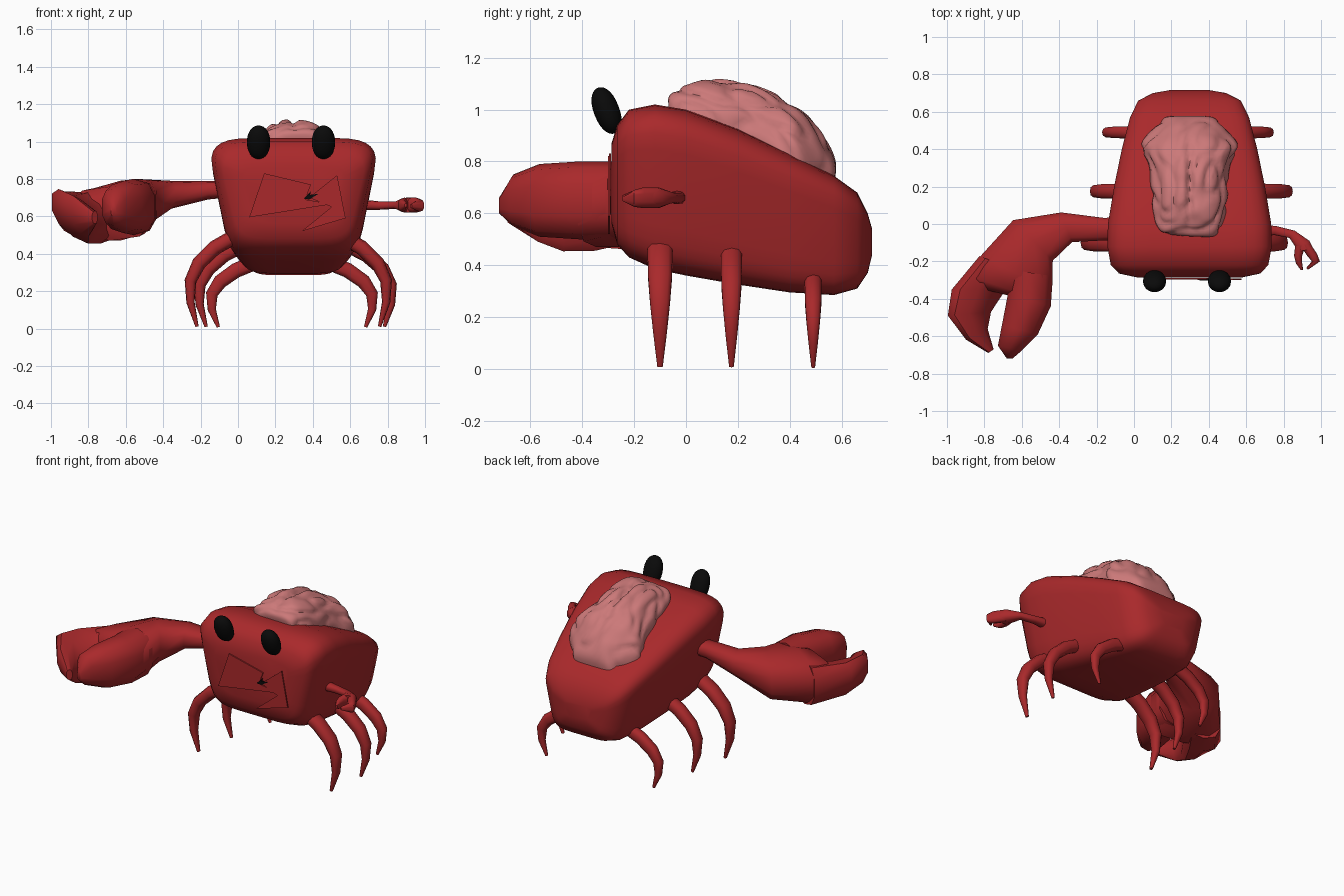
import bpy, bmesh, math
from mathutils import Vector, Matrix, noise

if "Cube" in bpy.data.objects:
    bpy.data.objects.remove(bpy.data.objects["Cube"], do_unlink=True)

MID = 0.297  # x of the body centre line


def material(name, color):
    m = bpy.data.materials.new(name)
    m.use_nodes = True
    m.diffuse_color = (*color, 1)
    m.node_tree.nodes["Principled BSDF"].inputs["Base Color"].default_value = (*color, 1)
    return m


RED = material("shell red", (0.4, 0.022, 0.024))
PINK = material("brain pink", (0.6, 0.19, 0.19))
BLACK = material("eye black", (0.003, 0.003, 0.003))


def finish(name, bm, mat, angle=40):
    bmesh.ops.recalc_face_normals(bm, faces=bm.faces)
    me = bpy.data.meshes.new(name)
    bm.to_mesh(me)
    bm.free()
    me.materials.append(mat)
    ob = bpy.data.objects.new(name, me)
    bpy.context.collection.objects.link(ob)
    bpy.ops.object.select_all(action="DESELECT")
    ob.select_set(True)
    bpy.context.view_layer.objects.active = ob
    if angle:
        bpy.ops.object.shade_smooth_by_angle(angle=math.radians(angle))
    return ob


def spow(v, p):
    return math.copysign(abs(v) ** p, v)


def loft(sections, n=8, power=1.0):
    """Skin rings given as (centre, half axis, other half axis)."""
    bm = bmesh.new()
    rings = []
    for c, u, v in sections:
        ring = []
        for i in range(n):
            a = math.tau * (i + 0.5) / n
            ring.append(bm.verts.new(Vector(c) + Vector(u) * spow(math.cos(a), power)
                                     + Vector(v) * spow(math.sin(a), power)))
        rings.append(ring)
    for r, s in zip(rings, rings[1:]):
        for i in range(n):
            j = (i + 1) % n
            bm.faces.new((r[i], r[j], s[j], s[i]))
    bm.faces.new(rings[0])
    bm.faces.new(rings[-1])
    return bm


# Body: boxy sections from front to back, narrowing towards the belly
profile = [  # y, bottom, top, half width
    (-0.287, 0.56, 0.87, 0.28), (-0.265, 0.48, 0.94, 0.385), (-0.22, 0.43, 1.0, 0.43),
    (-0.12, 0.385, 1.02, 0.449), (0, 0.36, 1.0, 0.446), (0.2, 0.325, 0.925, 0.412),
    (0.4, 0.295, 0.83, 0.37), (0.57, 0.285, 0.745, 0.325), (0.66, 0.31, 0.68, 0.28),
    (0.7, 0.37, 0.6, 0.2), (0.717, 0.44, 0.54, 0.1)]
bm = loft([((MID, y, (b + t) / 2), (w, 0, 0), (0, 0, (t - b) / 2))
           for y, b, t, w in profile], 32, 0.34)
for v in bm.verts:
    b, t = min(profile, key=lambda s: abs(s[0] - v.co.y))[1:3]
    h = (v.co.z - b) / (t - b)
    v.co.x = MID + (v.co.x - MID) * (0.755 + 0.245 * min(1, h / 0.85))
finish("body", bm, RED, 45)

# Brain: lumpy dome lying along the sloping back, flared near the rear
bm = bmesh.new()
bmesh.ops.create_icosphere(bm, subdivisions=5, radius=1)
for v in bm.verts:
    p = v.co.copy()
    fold = abs(noise.noise(p * 2.3 + Vector((3, 1, 7))))
    bump = 0.94 + 0.2 * min(fold, 0.4)
    groove = 0.03 * math.exp(-(p.x / 0.08) ** 2)
    flare = 0.203 + 0.06 * math.exp(-((p.y - 0.5) / 0.22) ** 2)
    squared = max(1 - p.y ** 2, 0.01) ** 0.35
    y = 0.255 + 0.32 * p.y * (0.97 + 0.1 * fold)
    z = 0.98 - 0.42 * y + (0.222 + 0.045 * p.y) * spow(p.z, 0.85) * bump
    v.co = (MID + flare * p.x / squared * bump * 1.02, y, z - groove * max(p.z, 0))
finish("brain", bm, PINK, 60)

# Eyes: blunt capsules leaning forward
for side, x in (("right", 0.11), ("left", 0.457)):
    bm = bmesh.new()
    bmesh.ops.create_uvsphere(bm, u_segments=20, v_segments=14, radius=1)
    for v in bm.verts:
        v.co.z = spow(v.co.z, 0.85)
    bm.transform(Matrix.Translation((x, -0.306, 0.996))
                 @ Matrix.Rotation(math.radians(21), 4, "X")
                 @ Matrix.Diagonal((0.062, 0.049, 0.094, 1)))
    finish(side + "_eye", bm, BLACK)


# Legs: curved, tapering to a point
def leg(name, sign, y, top, reach, width):
    curve = [(-0.24, 0.95), (-0.13, 0.83), (-0.045, 0.67), (0, 0.49),
             (0, 0.27), (-0.035, 0.02)]
    pts = [Vector((MID + sign * (reach - 0.035 + dx), y, f * top)) for dx, f in curve]
    sections = []
    for i, p in enumerate(pts):
        d = (pts[min(i + 1, 5)] - pts[max(i - 1, 0)]).normalized()
        k = (1, 1, 0.95, 0.8, 0.55, 0.22)[i]
        side = Vector((d.z, 0, -d.x))
        sections.append((p, (0, width * k, 0), side * 0.04 * k))
    finish(name, loft(sections, 10, 0.8), RED, 50)


for name, sign, y, top, reach, width in (
        ("front_left_leg", 1, -0.1, 0.52, 0.53, 0.05),
        ("middle_left_leg", 1, 0.175, 0.475, 0.556, 0.042),
        ("rear_left_leg", 1, 0.49, 0.375, 0.455, 0.034),
        ("front_right_leg", -1, -0.1, 0.52, 0.586, 0.05),
        ("middle_right_leg", -1, 0.175, 0.475, 0.537, 0.042),
        ("rear_right_leg", -1, 0.49, 0.375, 0.472, 0.034)):
    leg(name, sign, y, top, reach, width)


# Claws: each section spans two plan points and a height range
def span(ax, ay, bx, by, low, high, tilt=0):
    mid = ((ax + bx) / 2, (ay + by) / 2, (low + high) / 2)
    return mid, ((ax - bx) / 2, (ay - by) / 2, tilt), (0, 0, (high - low) / 2)


def claw(name, rows):
    finish(name, loft([span(*r) for r in rows], 10, 0.78), RED, 50)


claw("big_claw_arm", [
    (-0.06, 0.04, -0.06, -0.09, 0.7, 0.79), (-0.16, 0.035, -0.16, -0.09, 0.69, 0.79),
    (-0.39, 0.065, -0.33, -0.1, 0.64, 0.79), (-0.65, 0.025, -0.43, -0.2, 0.53, 0.8, -0.02),
    (-0.83, -0.17, -0.43, -0.36, 0.47, 0.79, -0.02),
    (-0.91, -0.27, -0.45, -0.42, 0.47, 0.76),
    (-0.88, -0.33, -0.52, -0.42, 0.53, 0.7)])
claw("big_claw_outer_finger", [
    (-0.83, -0.17, -0.62, -0.25, 0.46, 0.75), (-0.98, -0.35, -0.68, -0.35, 0.47, 0.72, 0.05),
    (-1.0, -0.49, -0.76, -0.47, 0.49, 0.71, 0.08), (-0.9, -0.62, -0.78, -0.56, 0.51, 0.69, 0.05),
    (-0.78, -0.69, -0.75, -0.67, 0.56, 0.63)])
claw("big_claw_inner_finger", [
    (-0.68, -0.24, -0.43, -0.28, 0.5, 0.8), (-0.68, -0.38, -0.44, -0.44, 0.5, 0.8),
    (-0.71, -0.54, -0.51, -0.59, 0.51, 0.79), (-0.73, -0.65, -0.6, -0.68, 0.55, 0.75),
    (-0.68, -0.72, -0.65, -0.72, 0.6, 0.66)])
claw("small_claw_arm", [
    (0.66, 0, 0.66, -0.07, 0.635, 0.69), (0.76, -0.01, 0.75, -0.06, 0.635, 0.68),
    (0.86, -0.035, 0.83, -0.075, 0.64, 0.68), (0.94, -0.09, 0.86, -0.12, 0.62, 0.7),
    (0.96, -0.13, 0.87, -0.15, 0.62, 0.7)])
claw("small_claw_outer_finger", [
    (0.94, -0.1, 0.89, -0.12, 0.62, 0.7), (0.98, -0.16, 0.925, -0.17, 0.62, 0.7),
    (0.995, -0.2, 0.95, -0.2, 0.625, 0.69), (0.93, -0.245, 0.92, -0.235, 0.645, 0.665)])
claw("small_claw_inner_finger", [
    (0.92, -0.11, 0.86, -0.12, 0.62, 0.7), (0.9, -0.17, 0.855, -0.17, 0.625, 0.695),
    (0.9, -0.21, 0.865, -0.21, 0.63, 0.685), (0.905, -0.245, 0.89, -0.245, 0.65, 0.67)])


# Mouth: crossed thin plates on the face with a dark crack
def plate(name, outline, y, mat):
    bm = bmesh.new()
    face = bm.faces.new([bm.verts.new((x, y, z)) for x, z in outline])
    ext = bmesh.ops.extrude_face_region(bm, geom=[face])
    for v in ext["geom"]:
        if isinstance(v, bmesh.types.BMVert):
            v.co.y += 0.008
    finish(name, bm, mat, 0)


plate("upper_lip", [(0.14, 0.83), (0.06, 0.595), (0.5, 0.665), (0.36, 0.69), (0.39, 0.77)],
      -0.296, RED)
plate("lower_lip", [(0.53, 0.82), (0.575, 0.59), (0.34, 0.52), (0.5, 0.65), (0.38, 0.7)],
      -0.3, RED)
plate("mouth_crack", [(0.35, 0.695), (0.39, 0.735), (0.385, 0.715), (0.43, 0.72), (0.38, 0.69)],
      -0.303, BLACK)
